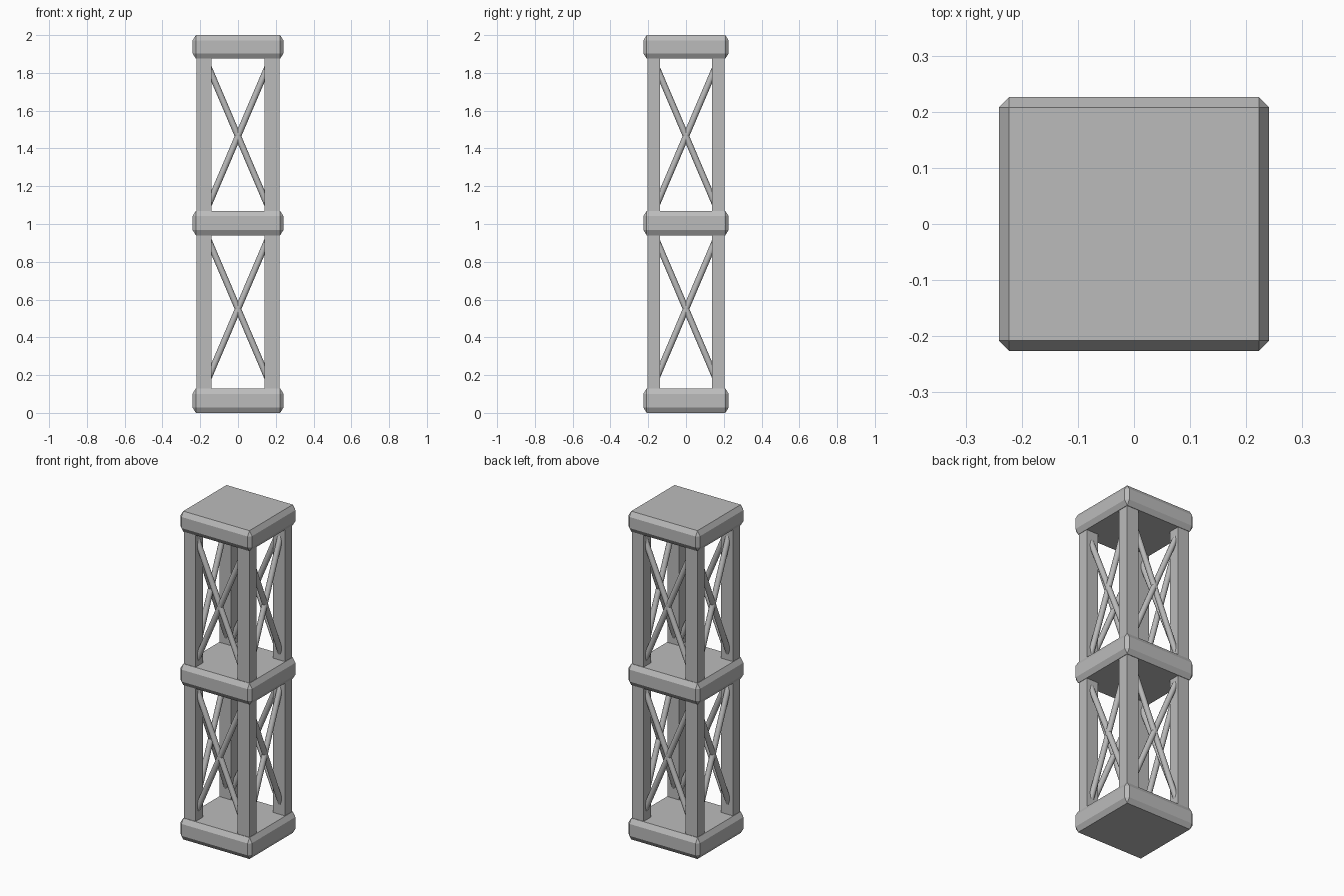
import bpy
import bmesh
from mathutils import Matrix, Vector

cube = bpy.data.objects.get("Cube")
if cube:
    bpy.data.objects.remove(cube, do_unlink=True)

grey = bpy.data.materials.new("light grey")
colour = (0.5, 0.5, 0.5, 1)
grey.diffuse_color = colour
grey.use_nodes = True
grey.node_tree.nodes["Principled BSDF"].inputs["Base Color"].default_value = colour


def add_object(name, bm):
    mesh = bpy.data.meshes.new(name)
    bm.to_mesh(mesh)
    bm.free()
    mesh.materials.append(grey)
    obj = bpy.data.objects.new(name, mesh)
    bpy.context.collection.objects.link(obj)
    return obj


def box(size):
    bm = bmesh.new()
    bmesh.ops.create_cube(bm, size=1)
    bmesh.ops.scale(bm, vec=size, verts=bm.verts)
    return bm


# Chamfered plates, with the chamfer stretched vertically
def plate(name, bottom, top):
    stretch = 1.6
    bm = box((0.482, 0.452, (top - bottom) / stretch))
    bmesh.ops.bevel(bm, geom=bm.edges[:], offset=0.018, segments=1,
                    affect="EDGES", profile=0.5)
    bmesh.ops.scale(bm, vec=(1, 1, stretch), verts=bm.verts)
    bmesh.ops.translate(bm, vec=(0, 0, (bottom + top) / 2), verts=bm.verts)
    add_object(name, bm)


# Round brace between two points
def brace(name, start, end):
    start, end = Vector(start), Vector(end)
    axis = end - start
    bm = bmesh.new()
    bmesh.ops.create_cone(bm, cap_ends=True, segments=12, radius1=0.0165,
                          radius2=0.0165, depth=axis.length)
    turn = axis.to_track_quat("Z", "Y").to_matrix().to_4x4()
    bm.transform(Matrix.Translation((start + end) / 2) @ turn)
    for face in bm.faces:
        face.smooth = len(face.verts) == 4
    add_object(name, bm)


plate("base_plate", 0, 0.13)
plate("middle_plate", 0.94, 1.07)
plate("top_plate", 1.875, 2)

# Corner posts
post_x, post_y = 0.181, 0.171
for x, side in ((-post_x, "right"), (post_x, "left")):
    for y, end in ((-post_y, "front"), (post_y, "back")):
        bm = box((0.079, 0.068, 1.86))
        bmesh.ops.translate(bm, vec=(x, y, 1), verts=bm.verts)
        add_object(f"{end}_{side}_post", bm)

# Crossed braces on all four sides of both storeys
reach, rise = 0.16, 0.375
for level, z in (("lower", 0.55), ("upper", 1.465)):
    for slope in (-1, 1):
        low, high = z - slope * rise, z + slope * rise
        for sign, front, side in ((-1, "front", "right"), (1, "back", "left")):
            y, x = sign * post_y, sign * post_x
            brace(f"{level}_{front}_brace", (-reach, y, low), (reach, y, high))
            brace(f"{level}_{side}_brace", (x, -reach, low), (x, reach, high))
